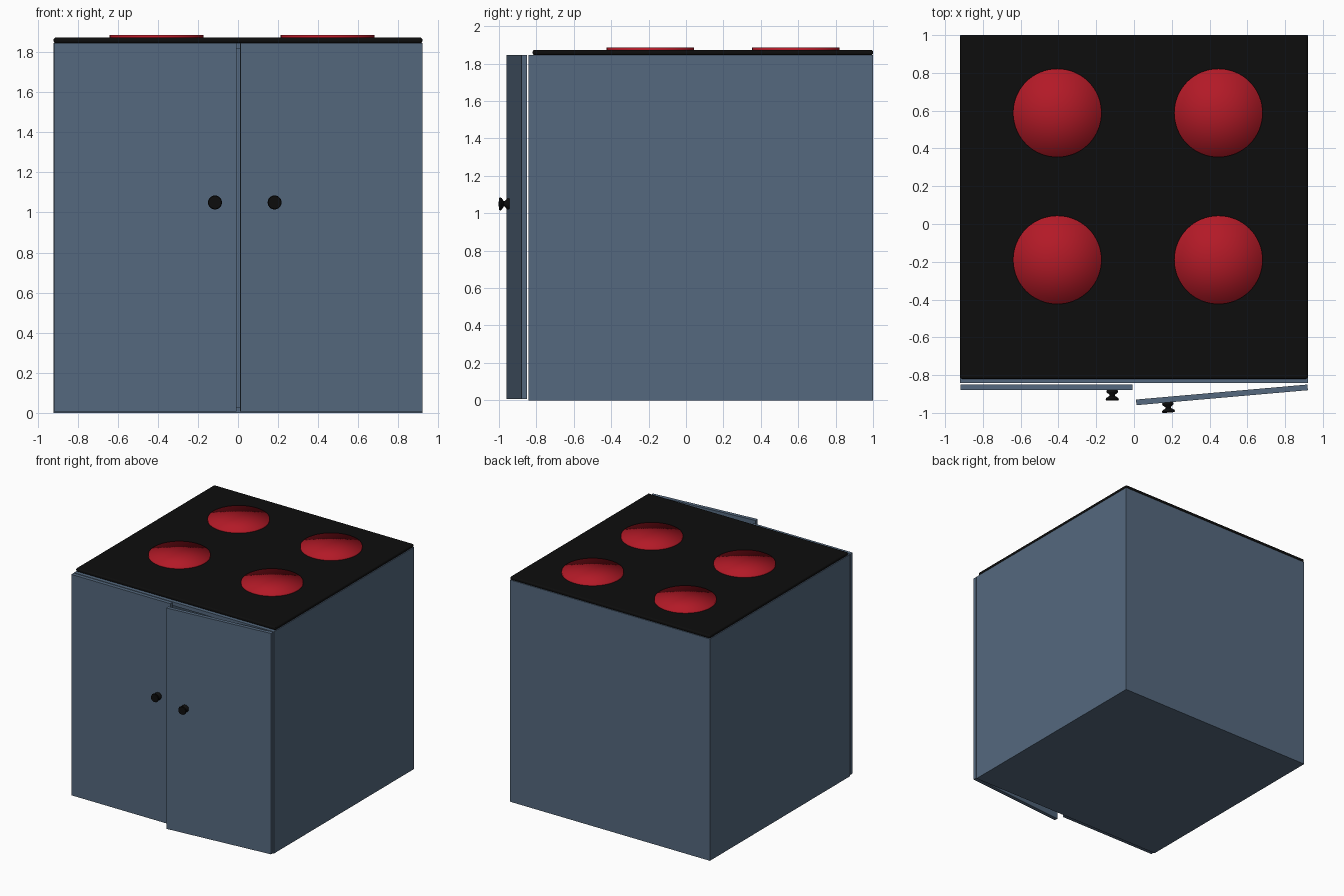
import bpy, math
from mathutils import Matrix, Vector

if "Cube" in bpy.data.objects:
    bpy.data.objects.remove(bpy.data.objects["Cube"])


def material(name, rgb):
    m = bpy.data.materials.new(name)
    m.diffuse_color = (*rgb, 1)
    m.use_nodes = True
    m.node_tree.nodes["Principled BSDF"].inputs["Base Color"].default_value = m.diffuse_color
    return m


BLUE = material("blue_grey", (0.09, 0.14, 0.21))
BLACK = material("black", (0.004, 0.004, 0.004))
RED = material("red", (0.45, 0.01, 0.02))


def box(name, lo, hi, mat, bevel=0):
    lo, hi = Vector(lo), Vector(hi)
    bpy.ops.mesh.primitive_cube_add(size=1)
    o = bpy.context.object
    o.name = name
    o.data.transform(Matrix.Translation((lo + hi) / 2) @ Matrix.Diagonal((*(hi - lo), 1)))
    o.data.materials.append(mat)
    if bevel:
        b = o.modifiers.new("round", "BEVEL")
        b.width, b.segments = bevel, 3
    return o


def knob(name, loc):
    """Hourglass knob, turned around y, base at loc."""
    profile = [(0.0, 0.0), (0.028, 0.0), (0.031, 0.006), (0.029, 0.012), (0.015, 0.024),
               (0.015, 0.030), (0.031, 0.041), (0.035, 0.047), (0.032, 0.054), (0.0, 0.056)]
    n = 24
    verts = [(r * math.cos(2 * math.pi * i / n), -d, r * math.sin(2 * math.pi * i / n))
             for r, d in profile[1:-1] for i in range(n)]
    rings = len(profile) - 2
    faces = [(k * n + i, k * n + (i + 1) % n, (k + 1) * n + (i + 1) % n, (k + 1) * n + i)
             for k in range(rings - 1) for i in range(n)]
    faces += [tuple(reversed(range(n))), tuple(range((rings - 1) * n, rings * n))]
    me = bpy.data.meshes.new(name)
    me.from_pydata(verts, [], faces)
    me.materials.append(BLACK)
    o = bpy.data.objects.new(name, me)
    bpy.context.collection.objects.link(o)
    me.transform(Matrix.Translation(loc))
    bpy.ops.object.select_all(action="DESELECT")
    o.select_set(True)
    bpy.context.view_layer.objects.active = o
    bpy.ops.object.shade_smooth_by_angle(angle=math.radians(50))
    return o


# Cabinet carcass: a box with its front face removed and given wall thickness
body = box("cabinet", (-0.92, -0.843, 0), (0.92, 1.0, 1.845), BLUE)
import bmesh
bm = bmesh.new()
bm.from_mesh(body.data)
bmesh.ops.delete(bm, geom=[f for f in bm.faces if f.normal.y < -0.9], context="FACES_ONLY")
bm.to_mesh(body.data)
bm.free()
wall = body.modifiers.new("walls", "SOLIDIFY")
wall.thickness, wall.offset, wall.use_even_offset = 0.03, -1, True

# Doors, hinged at the outer corners; the right one stands slightly open
for side, sign, angle, reach in (("left", -1, 0, 0.803), ("right", 1, 5, 0.745)):
    xs = sorted((0, -sign * 0.911))
    door = box(side + "_door", (xs[0], -0.03, 0.008), (xs[1], 0, 1.845), BLUE)
    handle = knob(side + "_knob", (-sign * reach, -0.03, 1.05))
    for o in (door, handle):
        o.location = (sign * 0.918, -0.85, 0)
        o.rotation_euler.z = math.radians(angle)

# Cooktop slab
box("cooktop", (-0.92, -0.82, 1.845), (0.92, 1.0, 1.873), BLACK, 0.011)

# Four heating plates with soft shading
for row, y in (("front", -0.19), ("back", 0.588)):
    for side, x in (("left", -0.406), ("right", 0.447)):
        bpy.ops.mesh.primitive_cylinder_add(vertices=64, radius=0.234, depth=0.026,
                                            end_fill_type="TRIFAN", location=(x, y, 1.873))
        plate = bpy.context.object
        plate.name = f"{row}_{side}_plate"
        plate.data.materials.append(RED)
        bpy.ops.object.shade_smooth()
